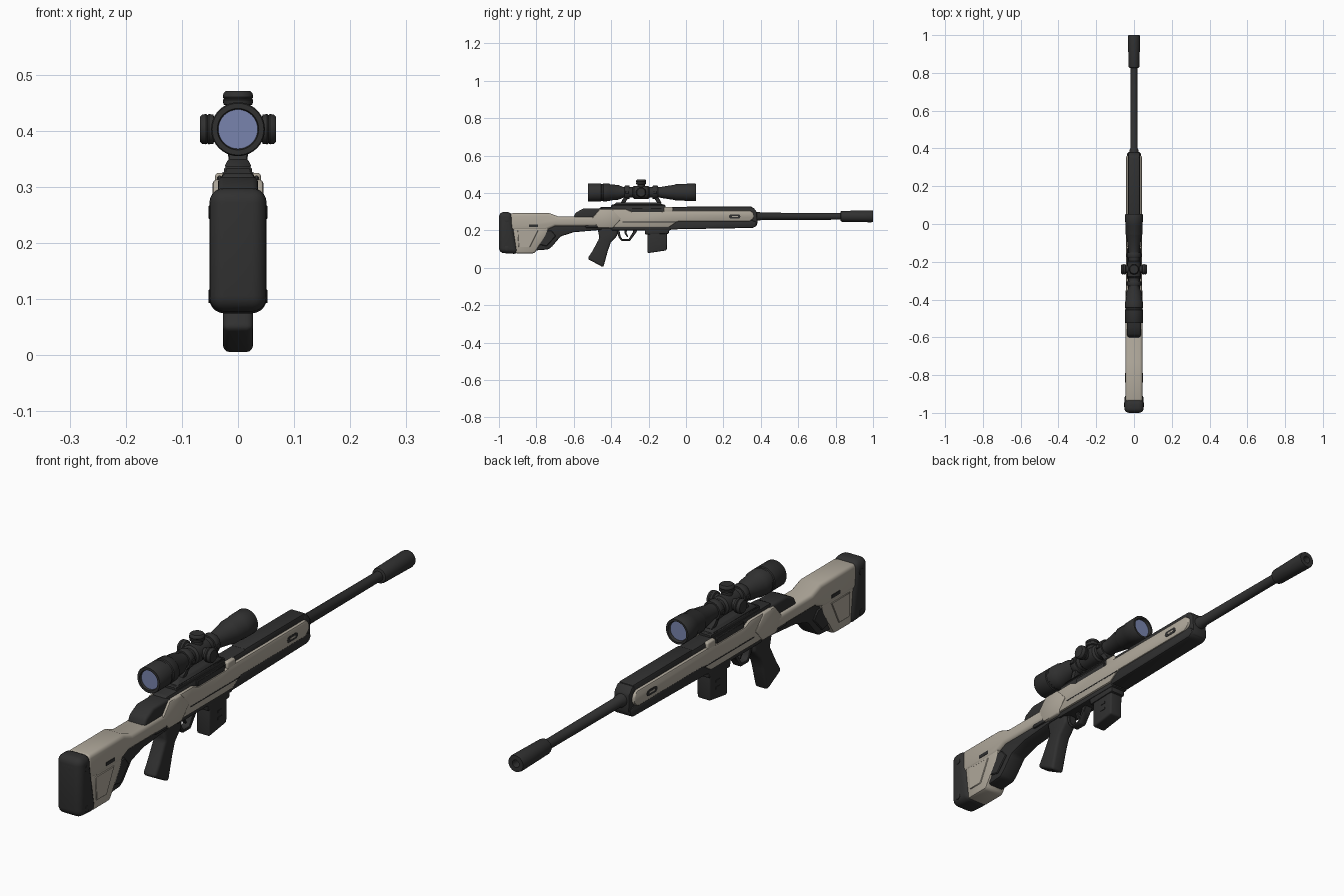
import bpy, bmesh, math
from mathutils import Vector, Matrix


def material(name, rgb):
    m = bpy.data.materials.new(name)
    m.diffuse_color = (*rgb, 1)
    return m


DARK = material("charcoal", (0.03, 0.03, 0.03))
BEIGE = material("warm_grey", (0.43, 0.39, 0.325))
LENS = material("lens_blue", (0.19, 0.23, 0.42))


def finish(name, bm, mats):
    bmesh.ops.recalc_face_normals(bm, faces=bm.faces)
    me = bpy.data.meshes.new(name)
    bm.to_mesh(me)
    bm.free()
    ob = bpy.data.objects.new(name, me)
    bpy.context.collection.objects.link(ob)
    for m in mats:
        me.materials.append(m)
    bpy.ops.object.select_all(action='DESELECT')
    ob.select_set(True)
    bpy.context.view_layer.objects.active = ob
    bpy.ops.object.shade_smooth_by_angle(angle=math.radians(38))
    return ob


def prism(name, pts, half, mat, bevel=0.0, segs=2, x=0.0, top_half=None):
    """Side profile (y, z) extruded across x; top_half tapers the width upwards."""
    bm = bmesh.new()
    zs = [p[1] for p in pts]
    lo, hi = min(zs), max(zs)

    def w(z):
        return half if top_half is None else half + (top_half - half) * (z - lo) / (hi - lo)
    a = [bm.verts.new((x - w(z), y, z)) for y, z in pts]
    b = [bm.verts.new((x + w(z), y, z)) for y, z in pts]
    bm.faces.new(a)
    bm.faces.new(b[::-1])
    n = len(pts)
    for i in range(n):
        j = (i + 1) % n
        bm.faces.new((a[i], b[i], b[j], a[j]))
    bmesh.ops.recalc_face_normals(bm, faces=bm.faces)
    if bevel:
        edges = [e for e in bm.edges if e.calc_face_angle(0) > 0.5]
        bmesh.ops.bevel(bm, geom=edges, offset=bevel, segments=segs, profile=0.5,
                        affect='EDGES', clamp_overlap=True)
    return finish(name, bm, [mat])


def box(name, y0, y1, z0, z1, half, mat, bevel=0.0, segs=2, **kw):
    return prism(name, [(y0, z0), (y1, z0), (y1, z1), (y0, z1)], half, mat, bevel, segs, **kw)


def lathe(name, prof, origin, axis, mat, cap=None, n=40):
    """Revolve (distance, radius) points about an axis; cap colours the end discs."""
    bm = bmesh.new()
    rings = [[bm.verts.new((r * math.cos(2 * math.pi * k / n), r * math.sin(2 * math.pi * k / n), d))
              for k in range(n)] for d, r in prof]
    for p, q in zip(rings, rings[1:]):
        for k in range(n):
            bm.faces.new((p[k], p[(k + 1) % n], q[(k + 1) % n], q[k]))
    for r in (rings[0], rings[-1]):
        bm.faces.new(r).material_index = 1 if cap else 0
    rot = Vector((0, 0, 1)).rotation_difference(Vector(axis)).to_matrix().to_4x4()
    bm.transform(Matrix.Translation(origin) @ rot)
    return finish(name, bm, [mat, cap] if cap else [mat])


Y = (0, 1, 0)

# Butt pad with raised back panel and side screws
prism("butt_pad", [(-1, 0.08), (-0.895, 0.073), (-0.925, 0.24), (-0.93, 0.298), (-1, 0.298)],
      0.051, DARK, 0.026, 5)
box("pad_panel", -1.0, -0.99, 0.242, 0.27, 0.021, DARK, 0.003)
for s in (-1, 1):
    for i, z in enumerate((0.105, 0.255)):
        lathe(f"pad_screw_{i}_{s}", [(0, 0.012), (0.004, 0.012), (0.005, 0.008)],
              (s * 0.048, -0.958, z), (s, 0, 0), DARK, n=20)

# Shoulder stock: upper comb, rear panel and dark underside
prism("stock_comb", [(-0.94, 0.2), (-0.75, 0.2), (-0.7, 0.222), (-0.47, 0.222), (-0.47, 0.273),
                     (-0.68, 0.273), (-0.73, 0.292), (-0.94, 0.292)], 0.045, BEIGE, 0.014, 3)
prism("stock_rear_panel", [(-0.915, 0.077), (-0.81, 0.077), (-0.75, 0.17), (-0.72, 0.245),
                           (-0.93, 0.245)], 0.043, BEIGE, 0.01, 2)
prism("stock_underside", [(-0.84, 0.09), (-0.735, 0.098), (-0.715, 0.115), (-0.67, 0.168),
                          (-0.6, 0.19), (-0.45, 0.203), (-0.45, 0.25), (-0.8, 0.25)],
      0.034, DARK, 0.008, 2)
for s in (-1, 1):
    prism(f"underside_rib_{s}", [(-0.79, 0.125), (-0.745, 0.115), (-0.695, 0.17), (-0.72, 0.2),
                                 (-0.745, 0.2)], 0.004, DARK, 0.003, 1, x=s * 0.036)
    box(f"stock_slot_{s}", -0.84, -0.79, 0.217, 0.23, 0.002, DARK, x=s * 0.0445)
    prism(f"stock_inset_{s}", [(-0.895, 0.11), (-0.835, 0.11), (-0.79, 0.2), (-0.9, 0.2)],
          0.003, BEIGE, 0.002, 1, x=s * 0.043)

# Dark cheek rest
prism("cheek_rest", [(-0.605, 0.262), (-0.44, 0.262), (-0.44, 0.318), (-0.545, 0.318),
                     (-0.59, 0.295)], 0.036, DARK, 0.01, 3)

# Receiver core and upper handguard
prism("receiver_core", [(-0.5, 0.205), (-0.1, 0.205), (0.37, 0.23), (0.37, 0.31), (0.355, 0.325),
                        (-0.46, 0.325)], 0.031, DARK, 0.01, 2)

# Side shell of the receiver and handguard
prism("receiver_shell", [(-0.44, 0.217), (-0.09, 0.217), (-0.045, 0.247), (0.34, 0.247),
                         (0.362, 0.265), (0.362, 0.29), (0.345, 0.306), (-0.1, 0.306),
                         (-0.13, 0.3), (-0.29, 0.3), (-0.32, 0.313), (-0.44, 0.313)],
      0.042, BEIGE, 0.007, 2)
prism("rear_hinge_block", [(-0.505, 0.262), (-0.462, 0.313), (-0.395, 0.313), (-0.345, 0.262),
                           (-0.39, 0.213), (-0.47, 0.213)], 0.045, BEIGE, 0.006, 2)
box("neck_collar", -0.54, -0.46, 0.213, 0.255, 0.041, DARK, 0.008, 2)
box("upper_handguard", 0.0, 0.355, 0.28, 0.328, 0.031, DARK, 0.009, 2)
prism("lower_handguard", [(-0.1, 0.205), (0.36, 0.213), (0.378, 0.225), (0.378, 0.245),
                          (0.35, 0.256), (-0.08, 0.256)], 0.037, DARK, 0.008, 2)
prism("handguard_end_cap", [(0.34, 0.22), (0.375, 0.22), (0.382, 0.24), (0.378, 0.3),
                            (0.36, 0.322), (0.34, 0.322)], 0.032, DARK, 0.006, 2)
for s in (-1, 1):
    # Ejection port, bolt lug, seams and ventilation slot
    box(f"port_cover_{s}", -0.29, -0.13, 0.296, 0.32, 0.004, DARK, 0.002, 1, x=s * 0.033)
    box(f"bolt_lug_{s}", -0.118, -0.07, 0.295, 0.325, 0.009, BEIGE, 0.006, 3, x=s * 0.032)
    prism(f"shell_seam_{s}", [(-0.34, 0.243), (-0.05, 0.243), (-0.05, 0.247), (-0.34, 0.247)],
          0.001, DARK, x=s * 0.0418)
    slot = [(0.26 + sx * 0.02 + 0.011 * math.cos(a), 0.274 + 0.011 * math.sin(a))
            for sx, a0 in ((1, -90), (-1, 90))
            for a in [math.radians(a0 + 30 * k) for k in range(7)]]
    prism(f"vent_slot_{s}", slot, 0.002, DARK, x=s * 0.041)
    box(f"vent_bar_{s}", 0.245, 0.277, 0.271, 0.277, 0.002, BEIGE, x=s * 0.0415)

# Pistol grip, trigger and guard, magazine
prism("pistol_grip", [(-0.475, 0.215), (-0.365, 0.215), (-0.367, 0.172), (-0.402, 0.135),
                      (-0.418, 0.09), (-0.442, 0.002), (-0.527, 0.048), (-0.5, 0.09),
                      (-0.462, 0.16)], 0.027, DARK, 0.011, 3)
prism("trigger_guard", [(-0.375, 0.208), (-0.36, 0.162), (-0.345, 0.143), (-0.3, 0.143),
                        (-0.265, 0.19), (-0.255, 0.21), (-0.28, 0.21), (-0.284, 0.19),
                        (-0.307, 0.153), (-0.34, 0.153), (-0.35, 0.168), (-0.357, 0.208)],
      0.016, DARK, 0.002, 1)
prism("trigger", [(-0.33, 0.21), (-0.315, 0.21), (-0.318, 0.185), (-0.308, 0.165),
                  (-0.314, 0.163), (-0.328, 0.183)], 0.006, DARK, 0.0015, 1)
box("lower_receiver_plate", -0.4, -0.08, 0.2, 0.225, 0.034, DARK, 0.006)
prism("magazine", [(-0.206, 0.21), (-0.1, 0.21), (-0.103, 0.093), (-0.206, 0.078)],
      0.027, DARK, 0.007, 3)
prism("magazine_well", [(-0.222, 0.21), (-0.09, 0.21), (-0.092, 0.182), (-0.218, 0.178)],
      0.031, DARK, 0.005)
for s in (-1, 1):
    for i, z in enumerate((0.125, 0.15)):
        box(f"magazine_rib_{i}_{s}", -0.16, -0.135, z, z + 0.008, 0.002, DARK, x=s * 0.027)

# Barrel and muzzle brake
lathe("barrel", [(0.3, 0.023), (0.395, 0.023), (0.4, 0.0195), (0.86, 0.018)], (0, 0, 0.275), Y, DARK)
lathe("muzzle_brake", [(0.825, 0.018), (0.828, 0.027), (0.835, 0.029), (0.99, 0.032), (1.0, 0.03),
                       (1.0, 0.014), (0.95, 0.012)], (0, 0, 0.275), Y, DARK)

# Scope rail and mount
box("scope_rail", -0.4, -0.11, 0.315, 0.337, 0.027, DARK, 0.004, 1, top_half=0.024)
prism("mount_base", [(-0.39, 0.335), (-0.12, 0.335), (-0.14, 0.35), (-0.37, 0.35)],
      0.025, DARK, 0.003, 1, top_half=0.017)
for name, y, d in (("rear", -0.315, -1), ("front", -0.165, 1)):
    prism(f"{name}_mount_leg", [(y + d * 0.035, 0.345), (y + d * 0.012, 0.345),
                                (y - d * 0.013, 0.385), (y + d * 0.013, 0.385)],
          0.016, DARK, 0.002, 1, top_half=0.022)
    lathe(f"{name}_mount_ring", [(-0.014, 0.029), (-0.014, 0.034), (-0.011, 0.036),
                                 (0.011, 0.036), (0.014, 0.034), (0.014, 0.029)],
          (0, y, 0.403), Y, DARK)
    for s in (-1, 1):
        box(f"{name}_ring_clamp_{s}", y - 0.01, y + 0.01, 0.395, 0.411, 0.004, DARK,
            0.002, 1, x=s * 0.036)

# Scope tube; the recessed end discs are the lenses
lathe("scope", [(-0.517, 0.035), (-0.525, 0.037), (-0.525, 0.046), (-0.522, 0.048),
                (-0.455, 0.048), (-0.452, 0.045), (-0.445, 0.045), (-0.442, 0.048),
                (-0.41, 0.047), (-0.405, 0.043), (-0.36, 0.039), (-0.335, 0.028),
                (-0.14, 0.028), (-0.125, 0.031), (-0.06, 0.041), (-0.055, 0.044),
                (-0.01, 0.044), (-0.007, 0.046), (0.05, 0.047), (0.053, 0.045),
                (0.053, 0.038), (0.042, 0.035)], (0, 0, 0.403), Y, DARK, cap=LENS)
lathe("turret_housing", [(-0.045, 0.028), (-0.038, 0.035), (0.038, 0.035), (0.045, 0.028)],
      (0, -0.24, 0.403), Y, DARK)

# Adjustment turrets on top and both sides
for name, axis in (("top", (0, 0, 1)), ("left", (-1, 0, 0)), ("right", (1, 0, 0))):
    lathe(f"{name}_turret", [(0.02, 0.02), (0.042, 0.02), (0.044, 0.026), (0.052, 0.027),
                             (0.054, 0.025), (0.057, 0.027), (0.064, 0.026), (0.068, 0.022)],
          (0, -0.24, 0.403), axis, DARK, n=28)
